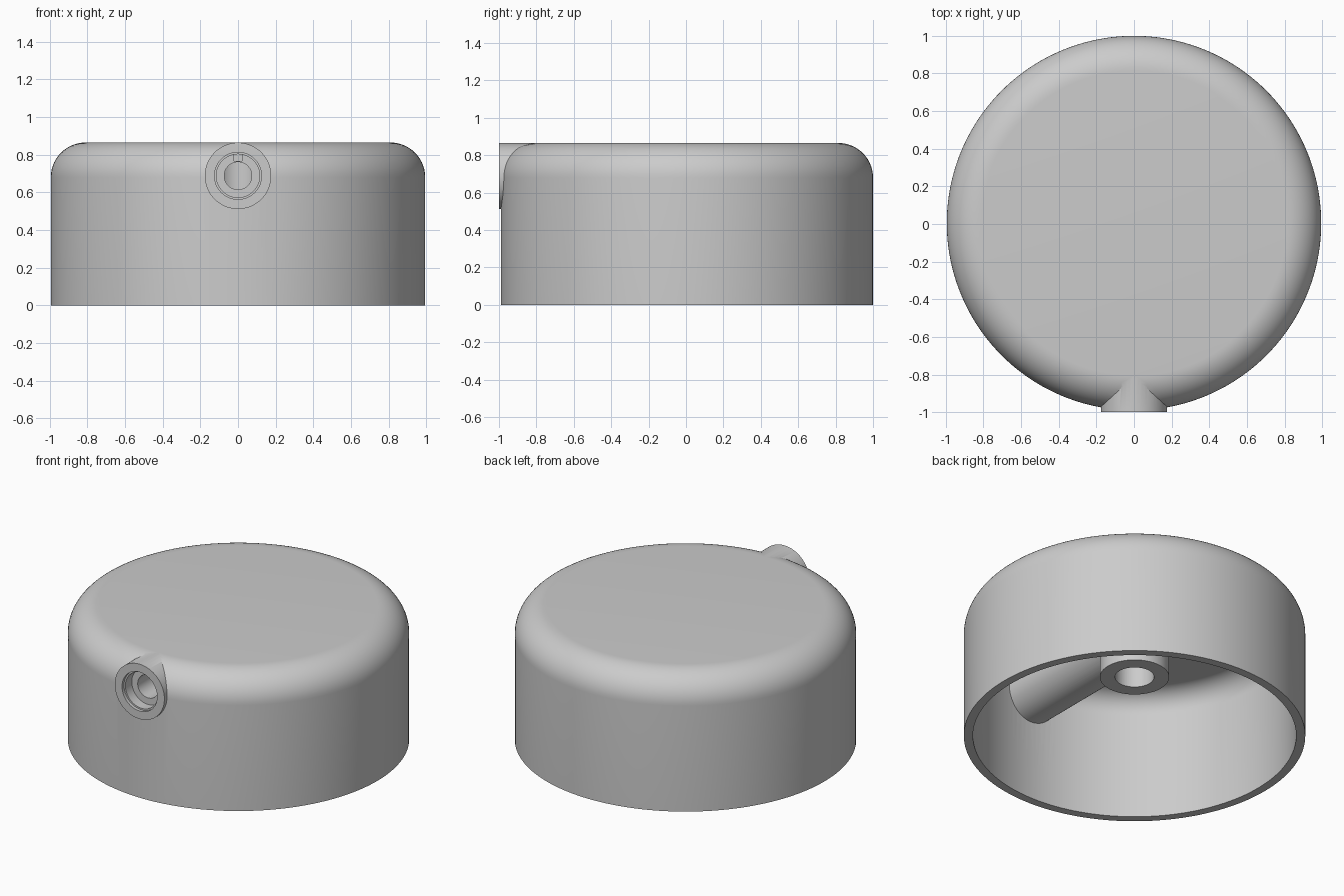
import bpy, bmesh, math
from mathutils import Matrix, Vector

cube = bpy.data.objects.get("Cube")
if cube:
    bpy.data.objects.remove(cube, do_unlink=True)

# Main dimensions
R, TOP, FILLET, WALL = 0.995, 0.865, 0.185, 0.053
CY = 1 - R                      # body axis, shifted by the protruding boss
HUB_R, HUB_HOLE, HUB_Z = 0.202, 0.114, 0.395
BOSS_R, BOSS_Z = 0.1765, 0.688

grey = bpy.data.materials.new("grey plastic")
grey.use_nodes = True
grey.diffuse_color = (0.6, 0.6, 0.6, 1)
grey.node_tree.nodes["Principled BSDF"].inputs["Base Color"].default_value = (0.6, 0.6, 0.6, 1)


def add_object(name, bm):
    bmesh.ops.recalc_face_normals(bm, faces=bm.faces)
    mesh = bpy.data.meshes.new(name)
    bm.to_mesh(mesh)
    bm.free()
    mesh.materials.append(grey)
    obj = bpy.data.objects.new(name, mesh)
    bpy.context.collection.objects.link(obj)
    return obj


def lathe(name, profile, steps=160):
    bm = bmesh.new()
    verts = [bm.verts.new((r, 0, z)) for r, z in profile]
    edges = [bm.edges.new(pair) for pair in zip(verts, verts[1:])]
    bmesh.ops.spin(bm, geom=verts + edges, cent=(0, 0, 0), axis=(0, 0, 1),
                   angle=math.tau, steps=steps)
    bmesh.ops.remove_doubles(bm, verts=bm.verts, dist=1e-5)
    bmesh.ops.translate(bm, verts=bm.verts, vec=(0, CY, 0))
    return add_object(name, bm)


def cylinder(name, radius, start, end, segments=64):
    start, end = Vector(start), Vector(end)
    turn = (end - start).to_track_quat('Z', 'Y').to_matrix().to_4x4()
    bm = bmesh.new()
    bmesh.ops.create_cone(bm, cap_ends=True, segments=segments, radius1=radius,
                          radius2=radius, depth=(end - start).length,
                          matrix=Matrix.Translation((start + end) / 2) @ turn)
    return add_object(name, bm)


def box(name, size, centre):
    bm = bmesh.new()
    bmesh.ops.create_cube(bm, size=1, matrix=Matrix.Translation(centre) @ Matrix.Diagonal((*size, 1)))
    return add_object(name, bm)


def combine(target, other, operation):
    mod = target.modifiers.new(operation, 'BOOLEAN')
    mod.object, mod.operation, mod.solver = other, operation, 'EXACT'
    bpy.context.view_layer.objects.active = target
    bpy.ops.object.modifier_apply(modifier=mod.name)
    bpy.data.objects.remove(other, do_unlink=True)


def corner(radius, steps=14):
    # Rounded shoulder arc from the flat top down to the side wall
    cr, cz = R - FILLET, TOP - FILLET
    return [(cr + radius * math.sin(a), cz + radius * math.cos(a))
            for a in (math.pi / 2 * i / steps for i in range(steps + 1))]


# Hollow cap with rounded shoulder and solid hub
outer = [(0, TOP)] + corner(FILLET) + [(R, 0)]
inner = [(R - WALL, 0)] + corner(FILLET - WALL)[::-1]
hub = [(HUB_R, TOP - WALL), (HUB_R, HUB_Z), (0, HUB_Z)]
knob = lathe("knob_body", outer + inner + hub)

# Radial screw boss running from the front to the hub
combine(knob, cylinder("screw_boss", BOSS_R, (0, -1, BOSS_Z), (0, CY, BOSS_Z), 96), 'UNION')

# Shaft hole, stepped screw bore and its small notch
combine(knob, cylinder("shaft_hole", HUB_HOLE, (0, CY, 0.2), (0, CY, TOP - WALL)), 'DIFFERENCE')
for radius, depth in ((0.125, 0.02), (0.115, 0.085), (0.073, 1.0)):
    combine(knob, cylinder("screw_bore", radius, (0, -1.1, BOSS_Z), (0, depth - 1, BOSS_Z)), 'DIFFERENCE')
combine(knob, box("notch", (0.044, 0.2, 0.04), (0, -0.85, 0.788)), 'DIFFERENCE')

# Smooth shading with crisp edges
bpy.ops.object.select_all(action='DESELECT')
knob.select_set(True)
bpy.context.view_layer.objects.active = knob
bpy.ops.object.shade_smooth_by_angle(angle=math.radians(30))
